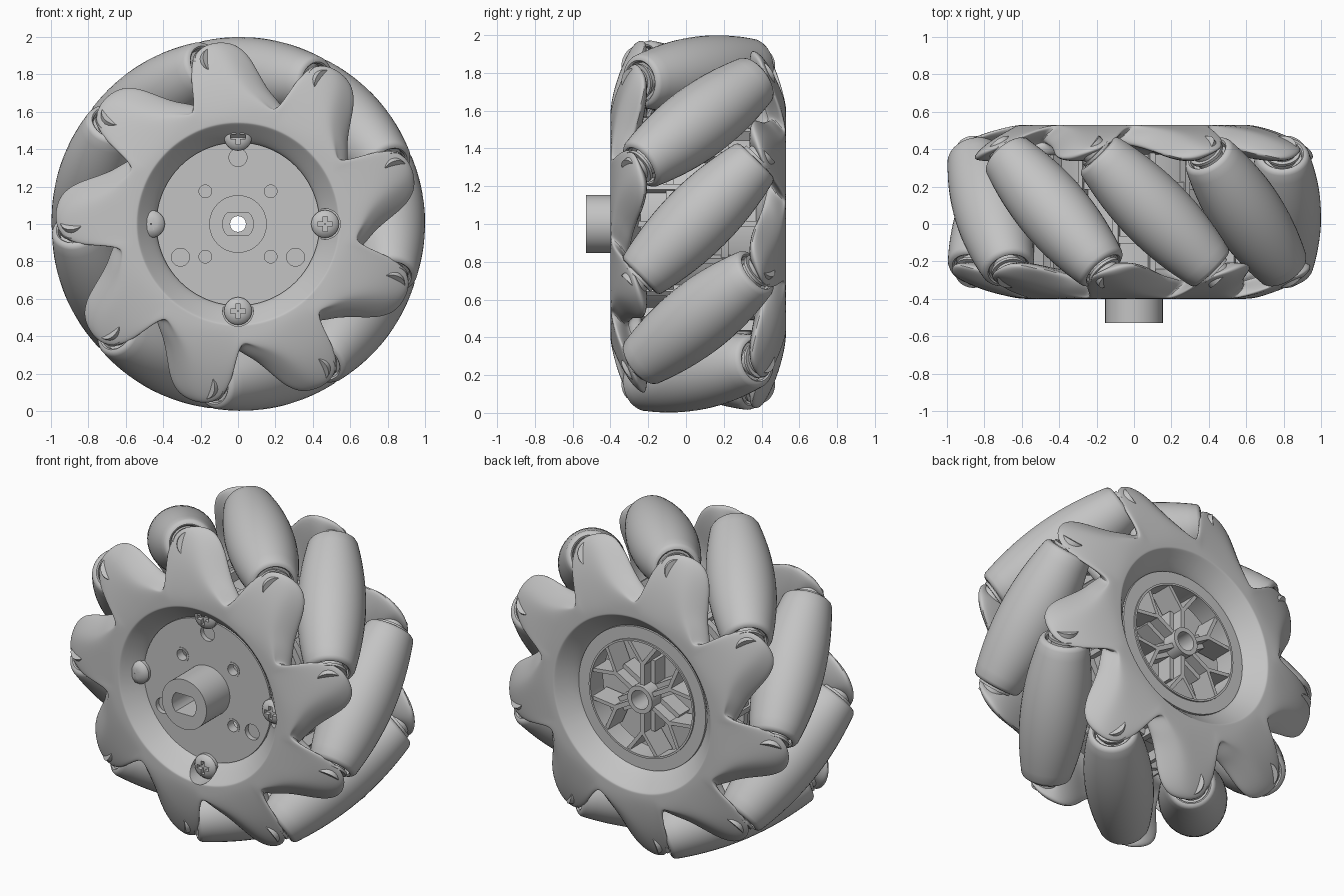
import bpy, bmesh, math
from mathutils import Matrix, Vector

if "Cube" in bpy.data.objects:
    bpy.data.objects.remove(bpy.data.objects["Cube"])

grey = bpy.data.materials.new("plain grey")
grey.use_nodes = True
grey.diffuse_color = (0.55, 0.55, 0.55, 1)
grey.node_tree.nodes["Principled BSDF"].inputs["Base Color"].default_value = (0.55, 0.55, 0.55, 1)

COUNT = 9
STEP = math.tau / COUNT
HALF = 0.465                      # half width of the wheel body
CENTRE = Matrix.Translation((0, 0.065, 1))


def rot(deg, axis):
    return Matrix.Rotation(math.radians(deg), 4, axis)


AXLE = rot(-90, 'X')              # turns local z onto the wheel axle (+y)
parts = []


def finish(name, bm, matrix):
    bm.transform(CENTRE @ matrix)
    bmesh.ops.recalc_face_normals(bm, faces=bm.faces[:])
    mesh = bpy.data.meshes.new(name)
    bm.to_mesh(mesh)
    bm.free()
    ob = bpy.data.objects.new(name, mesh)
    bpy.context.collection.objects.link(ob)
    mesh.materials.append(grey)
    parts.append(ob)
    return ob


def loft(name, rings, matrix):
    """Closed cross-sections joined into a closed loop."""
    bm = bmesh.new()
    vs = [[bm.verts.new(p) for p in ring] for ring in rings]
    n = len(vs[0])
    for i, a in enumerate(vs):
        b = vs[(i + 1) % len(vs)]
        for j in range(n):
            k = (j + 1) % n
            bm.faces.new((a[j], b[j], b[k], a[k]))
    return finish(name, bm, matrix)


def lathe(name, profile, matrix, sides=48):
    """Turn a closed (radius, height) loop about local z."""
    angles = [math.tau * i / sides for i in range(sides)]
    return loft(name, [[(r * math.cos(a), r * math.sin(a), h) for r, h in profile]
                       for a in angles], matrix)


def tube(name, inner, outer, low, high, matrix=AXLE, sides=48):
    return lathe(name, [(inner, low), (outer, low), (outer, high), (inner, high)], matrix, sides)


def prism(name, outline, low, high, matrix=Matrix()):
    """Extrude an (x, z) outline from y = low to y = high."""
    bm = bmesh.new()
    face = bm.faces.new([bm.verts.new((x, low, z)) for x, z in outline])
    ext = bmesh.ops.extrude_face_region(bm, geom=[face])
    moved = [v for v in ext["geom"] if isinstance(v, bmesh.types.BMVert)]
    bmesh.ops.translate(bm, verts=moved, vec=(0, high - low, 0))
    return finish(name, bm, matrix)


def circle(r, x=0, z=0, flat=9, n=32):
    return [(x + r * math.cos(math.tau * i / n),
             z + max(-flat, min(flat, r * math.sin(math.tau * i / n)))) for i in range(n)]


def bar(name, start, end, width, low, high, matrix=Matrix()):
    a, b = Vector(start), Vector(end)
    d = (b - a).normalized() * width / 2
    s = Vector((-d.y, d.x))
    return prism(name, [a + s, a - s, b - s, b + s], low, high, matrix)


def bake(ob):
    deps = bpy.context.evaluated_depsgraph_get()
    ob.data = bpy.data.meshes.new_from_object(ob.evaluated_get(deps))
    ob.modifiers.clear()


def cut(ob, cutters):
    for c in cutters:
        mod = ob.modifiers.new("cut", 'BOOLEAN')
        mod.operation = 'DIFFERENCE'
        mod.solver = 'EXACT'
        mod.object = c
    bake(ob)
    for c in cutters:
        parts.remove(c)
        bpy.data.objects.remove(c)


# Side plates with swept lobes; the second is the first turned half round
LOBE = [(13, .66), (10.5, .76), (9, .89), (6.5, .96), (3, .985), (-1, .975),
        (-5, .92), (-9, .83), (-14, .75), (-19, .71), (-24, .67)]


def plate_rings():
    rings = []
    for k in range(COUNT):
        for offset, tip in LOBE:
            ang = math.radians(offset - 23) - k * STEP
            rise = (tip - 0.66) / 0.32
            back = -0.37 + 0.10 * rise
            front = lambda r: -HALF + 0.10 * max(0, (r - 0.6) / 0.37) ** 1.5
            mid = (0.62 + tip) / 2
            # (radius, height, backward shear in degrees)
            section = [(.43, -.33, 0), (.435, -.36, 0), (.53, -.455, 0), (.54, -HALF, 0),
                       (.55, -HALF, 0), (.61, -HALF, 0), (mid, front(mid), 0),
                       (tip - .03, front(tip) + .005, 0), (tip, front(tip) + .04, 2.5),
                       (tip - .005, back - .02, 7), (tip - .03, back, 9),
                       (mid, back, 6), (.56, -.31, 0), (.50, -.30, 0)]
            rings.append([(r * math.cos(ang - math.radians(s)), y,
                           r * math.sin(ang - math.radians(s))) for r, y, s in section])
    return rings


for name, turn in (("front_plate", 0), ("back_plate", 180)):
    plate = loft(name, plate_rings(), rot(-2, 'Y') @ rot(turn, 'X'))
    plate.modifiers.new("smooth", 'SUBSURF').levels = 2
    bake(plate)
    if turn == 0:                 # pockets for the screw heads
        cut(plate, [prism("pocket", circle(.082, .465), -.6, -.372, rot(90 * i, 'Y'))
                    for i in range(4)])

# Barrel rollers, set at 45 degrees, with their pins
barrel = [(1 - math.sqrt(.805 ** 2 + s * s / 2), s)
          for s in [-.415 + .83 * i / 16 for i in range(17)]]
ends = [(.03, -.40), (.10, -.40), (.105, -.43), (.113, -.437), (.125, -.435), (.136, -.427)]
roller_profile = ends + barrel + [(r, -h) for r, h in reversed(ends)]
for k in range(COUNT):
    place = rot(-2 - 40 * k, 'Y') @ Matrix.Translation((.805, 0, 0)) @ rot(-45, 'X')
    lathe("roller", roller_profile, place, 40)
    tube("roller_pin", .01, .075, -.50, .50, place, 24)
    for side in (-1, 1):
        tube("roller_washer", .02, .095, side * .445 - .008, side * .445 + .008, place, 32)

# Central drum with ribs
tube("drum", .43, .52, -.34, .34, AXLE, 72)
for low in (-.17, .12):
    tube("drum_flange", .50, .56, low, low + .04, AXLE, 72)
for i in range(18):
    bar("drum_rib", (.50, 0), (.575, 0), .03, -.32, .32, rot(20 * i, 'Y'))

# Front disc with bolt holes
disc = tube("front_disc", .042, .437, -.365, -.31, AXLE, 72)
holes = [prism("hole", circle(.034, .175 * a, .175 * b), -.5, -.2)
         for a in (-1, 1) for b in (-1, 1)]
holes += [prism("hole", circle(.048, .355 * math.cos(t), .355 * math.sin(t)), -.5, -.335)
          for t in (math.pi / 2 + math.tau * i / 3 for i in range(3))]
cut(disc, holes)
for a in (-1, 1):
    for b in (-1, 1):
        tube("hole_collar", .034, .046, -.368, -.34,
             Matrix.Translation((.175 * a, 0, .175 * b)) @ AXLE, 24)

# Shaft socket with a flat-sided bore
shaft = tube("shaft", .042, .154, -.595, -.34)
cut(shaft, [prism("bore", circle(.083, flat=.06), -.7, -.40)])

# Cross-head screws round the disc
for i in range(4):
    turn = rot(90 * i, 'Y')
    screw = lathe("screw", [(.002, -.33), (.074, -.33), (.074, -.385), (.062, -.402),
                            (.035, -.412), (.002, -.414)],
                  turn @ Matrix.Translation((.465, 0, 0)) @ AXLE, 32)
    cut(screw, [bar("slot", (.425, 0), (.505, 0), .024, -.5, -.385, turn),
                bar("slot", (.465, -.04), (.465, .04), .024, -.5, -.385, turn)])

# Back spoked wheel with an inner plate behind it
tube("inner_plate", .055, .437, .17, .20)
tube("back_rim", .355, .437, .31, .365, AXLE, 72)
tube("rim_lip", .35, .362, .25, .375, AXLE, 72)
tube("back_hub", .058, .085, .18, .39)
for i in range(6):
    turn = rot(30 + 60 * i, 'Y')
    bar("spoke_base", (.07, 0), (.22, 0), .085, .20, .30, turn)
    bar("spoke", (.08, 0), (.22, 0), .028, .25, .365, turn)
    for side in (-1, 1):
        bar("spoke_fork", (.21, 0), (.345, .10 * side), .022, .22, .365, turn)

# Smooth shading with sharp edges kept
bpy.ops.object.select_all(action='DESELECT')
for ob in parts:
    ob.select_set(True)
bpy.context.view_layer.objects.active = parts[0]
bpy.ops.object.shade_smooth_by_angle(angle=math.radians(35))
